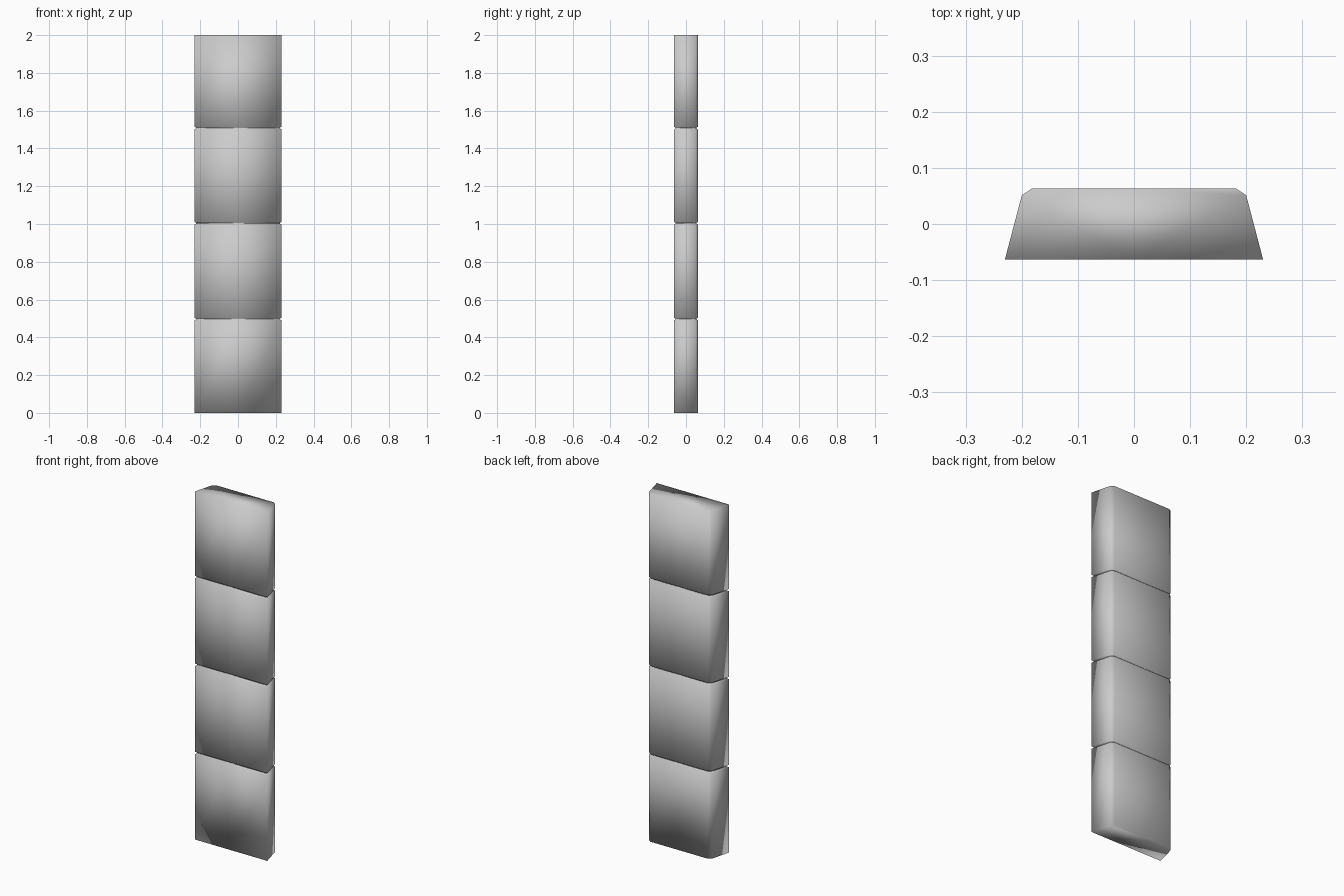
import bpy, bmesh

if "Cube" in bpy.data.objects:
    bpy.data.objects.remove(bpy.data.objects["Cube"])

# Half outline of the tapered, back-chamfered cross-section (front centre to back centre)
half = [(0, -0.063), (0.23, -0.063), (0.20, 0.051), (0.182, 0.063), (0, 0.063)]
outline = half + [(-x, y) for x, y in half[-2:0:-1]]

# Height and inset of each ring: three narrow grooves split the panel in four
GROOVE, DEPTH = 0.007, 0.008
levels = [(0.0, 0.0)]
for z in (0.497, 1.004, 1.508):
    levels += [(z - GROOVE, 0.0), (z - 0.002, DEPTH), (z + 0.002, DEPTH), (z + GROOVE, 0.0)]
levels.append((2.0, 0.0))


def ring(bm, z, inset):
    sx, sy = 1 - inset / 0.23, 1 - inset / 0.063
    return [bm.verts.new((x * sx, y * sy, z)) for x, y in outline]


# Loft the rings and cap both ends
bm = bmesh.new()
rings = [ring(bm, z, inset) for z, inset in levels]
n = len(outline)
for low, high in zip(rings, rings[1:]):
    for i in range(n):
        j = (i + 1) % n
        bm.faces.new((low[i], low[j], high[j], high[i]))
bm.faces.new(rings[0][::-1])
bm.faces.new(rings[-1])
bmesh.ops.recalc_face_normals(bm, faces=bm.faces)
for f in bm.faces:
    f.smooth = True

mesh = bpy.data.meshes.new("grooved_panel")
bm.to_mesh(mesh)
bm.free()
panel = bpy.data.objects.new("grooved_panel", mesh)
bpy.context.collection.objects.link(panel)
